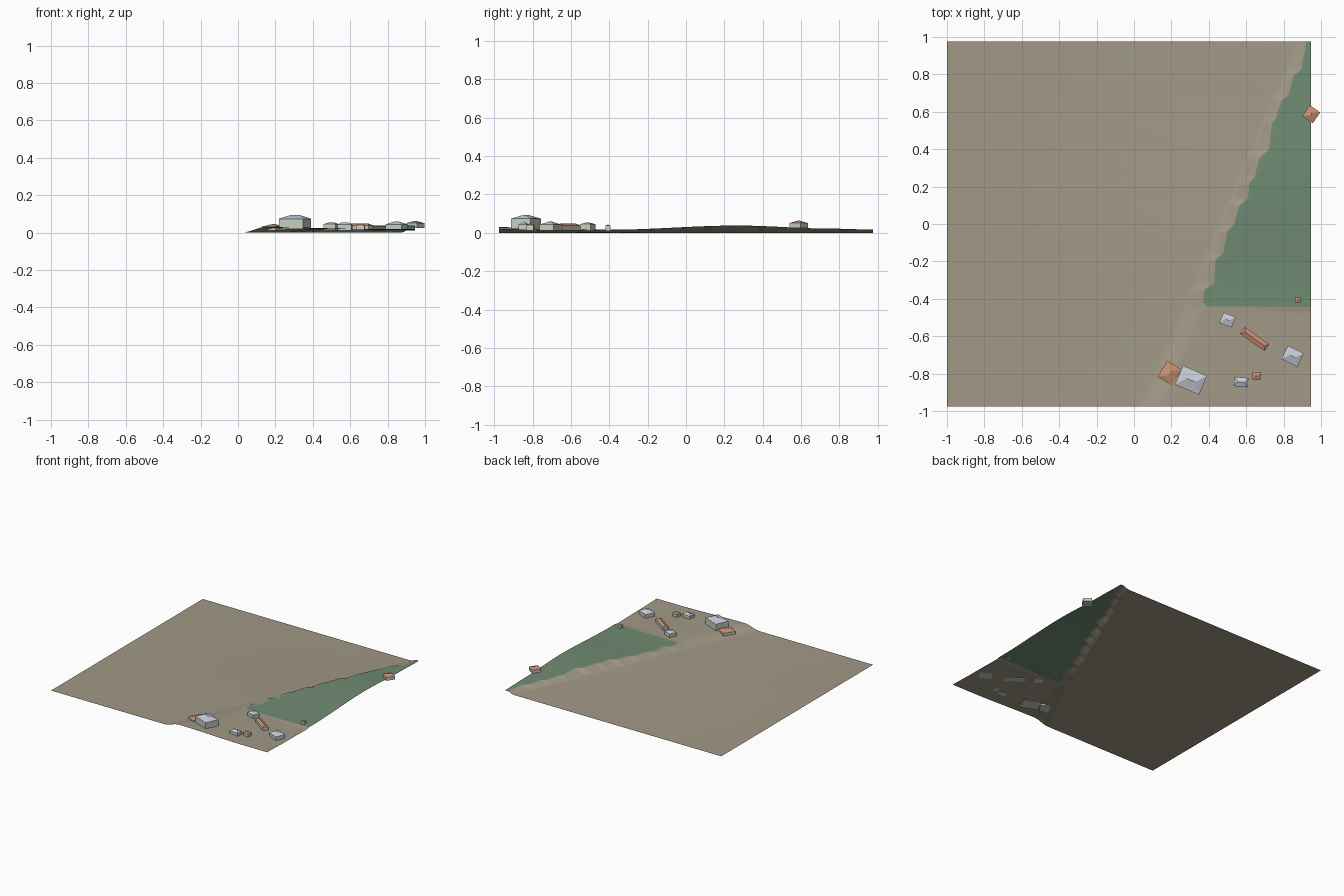
import bpy, bmesh
from math import radians
from mathutils import Matrix, Vector

if "Cube" in bpy.data.objects:
    bpy.data.objects.remove(bpy.data.objects["Cube"])


def material(name, rgb):
    m = bpy.data.materials.new(name)
    m.use_nodes = True
    colour = (*rgb, 1)
    m.diffuse_color = colour
    bsdf = m.node_tree.nodes["Principled BSDF"]
    bsdf.inputs["Base Color"].default_value = colour
    bsdf.inputs["Roughness"].default_value = 0.9
    return m


earth = material("earth", (0.36, 0.32, 0.24))
grass = material("grass", (0.16, 0.26, 0.17))
wall = material("pale_wall", (0.56, 0.64, 0.55))
slate = material("grey_roof", (0.58, 0.61, 0.68))
tile = material("orange_roof", (0.60, 0.28, 0.17))


def finish(name, bm, mats):
    mesh = bpy.data.meshes.new(name)
    bm.to_mesh(mesh)
    bm.free()
    for m in mats:
        mesh.materials.append(m)
    ob = bpy.data.objects.new(name, mesh)
    bpy.context.collection.objects.link(ob)
    return ob


def smooth(t):
    t = min(max(t, 0), 1)
    return t * t * (3 - 2 * t)


def interpolate(points, v):
    for (a, pa), (b, pb) in zip(points, points[1:]):
        if v <= b:
            return pa + (pb - pa) * smooth((v - a) / (b - a))
    return points[-1][1]


# Ground: flat plain, bank, and raised field with a scalloped edge
WEST, EAST, END, FIELD = -1.0, 0.945, 0.975, -0.44
scallops = [(FIELD, .385), (-.41, .37), (-.36, .375), (-.31, .43), (-.2, .435),
            (-.15, .48), (-.05, .495), (.01, .54), (.09, .56), (.14, .61),
            (.21, .615), (.26, .65), (.34, .665), (.41, .725), (.53, .735),
            (.58, .765), (.65, .785), (.7, .83), (.78, .85), (.84, .90), (END, .92)]
crest = [(-END, .03), (-.75, .022), (-.4, .016), (.27, .038), (.75, .022), (END, .017)]


def foot(y):
    return 0.02 + 0.436 * (y + END)


def bank_top(y):
    return foot(y) + 0.13 if y < FIELD else interpolate(scallops, y)


def height(x, y):
    lo, hi = foot(y), bank_top(y)
    fall = 0.4 * smooth((x - hi) / 0.6) if y < FIELD else 0
    return interpolate(crest, y) * smooth((x - lo) / (hi - lo)) * (1 - fall)


def span(a, b, n):
    return [a + (b - a) * i / n for i in range(n + 1)]


BANK, FIELD_CELLS = 8, 10
rows = span(-END, FIELD, 24)[:-1] + span(FIELD, END, 120)
bm = bmesh.new()
grid = []
for y in rows:
    lo, hi = foot(y), bank_top(y)
    xs = [WEST] + span(lo, hi, BANK)[:-1] + span(hi, EAST, FIELD_CELLS)
    grid.append([bm.verts.new((x, y, height(x, y))) for x in xs])
for y, r, s in zip(rows, grid, grid[1:]):
    for i in range(len(r) - 1):
        f = bm.faces.new((r[i], r[i + 1], s[i + 1], s[i]))
        f.smooth = True
        f.material_index = int(y > FIELD - 1e-4 and i > BANK)
finish("ground", bm, [earth, grass])


# Buildings: box walls under a hipped roof
def house(name, x, y, w, d, turn, base, eave, ridge, roof):
    bm = bmesh.new()
    place = Matrix.Translation((x, y, 0)) @ Matrix.Rotation(radians(turn), 4, 'Z')

    def vert(px, py, pz):
        return bm.verts.new(place @ Vector((px, py, pz)))

    corners = [(-w / 2, -d / 2), (w / 2, -d / 2), (w / 2, d / 2), (-w / 2, d / 2)]
    low = [vert(*c, base) for c in corners]
    top = [vert(*c, eave) for c in corners]
    half = max(w / 2 - d * 0.4, w * 0.1)
    left, right = vert(-half, 0, ridge), vert(half, 0, ridge)
    bm.faces.new(low[::-1])
    for i in range(4):
        j = (i + 1) % 4
        bm.faces.new((low[i], low[j], top[j], top[i]))
    for f in ((top[0], top[1], right, left), (top[1], top[2], right),
              (top[2], top[3], left, right), (top[3], top[0], left)):
        bm.faces.new(f).material_index = 1
    bm.normal_update()
    finish(name, bm, [wall, roof])


house("large_house", .305, -.835, .14, .11, -23, .018, .074, .094, slate)
house("bank_house", .19, -.797, .10, .09, 58, .010, .032, .045, tile)
house("north_cottage", .50, -.513, .07, .06, -22, .012, .045, .055, slate)
house("long_barn", .645, -.615, .16, .044, -35.5, .012, .039, .049, tile)
house("east_house", .848, -.707, .095, .08, -26, .012, .043, .059, slate)
house("south_cottage", .572, -.845, .075, .05, -6, .012, .043, .055, slate)
house("small_shed", .655, -.813, .046, .04, -5, .012, .041, .049, tile)
house("field_hut", .875, -.407, .028, .026, 0, .010, .038, .043, tile)
house("hill_house", .948, .587, .07, .068, 55, .024, .051, .063, tile)
